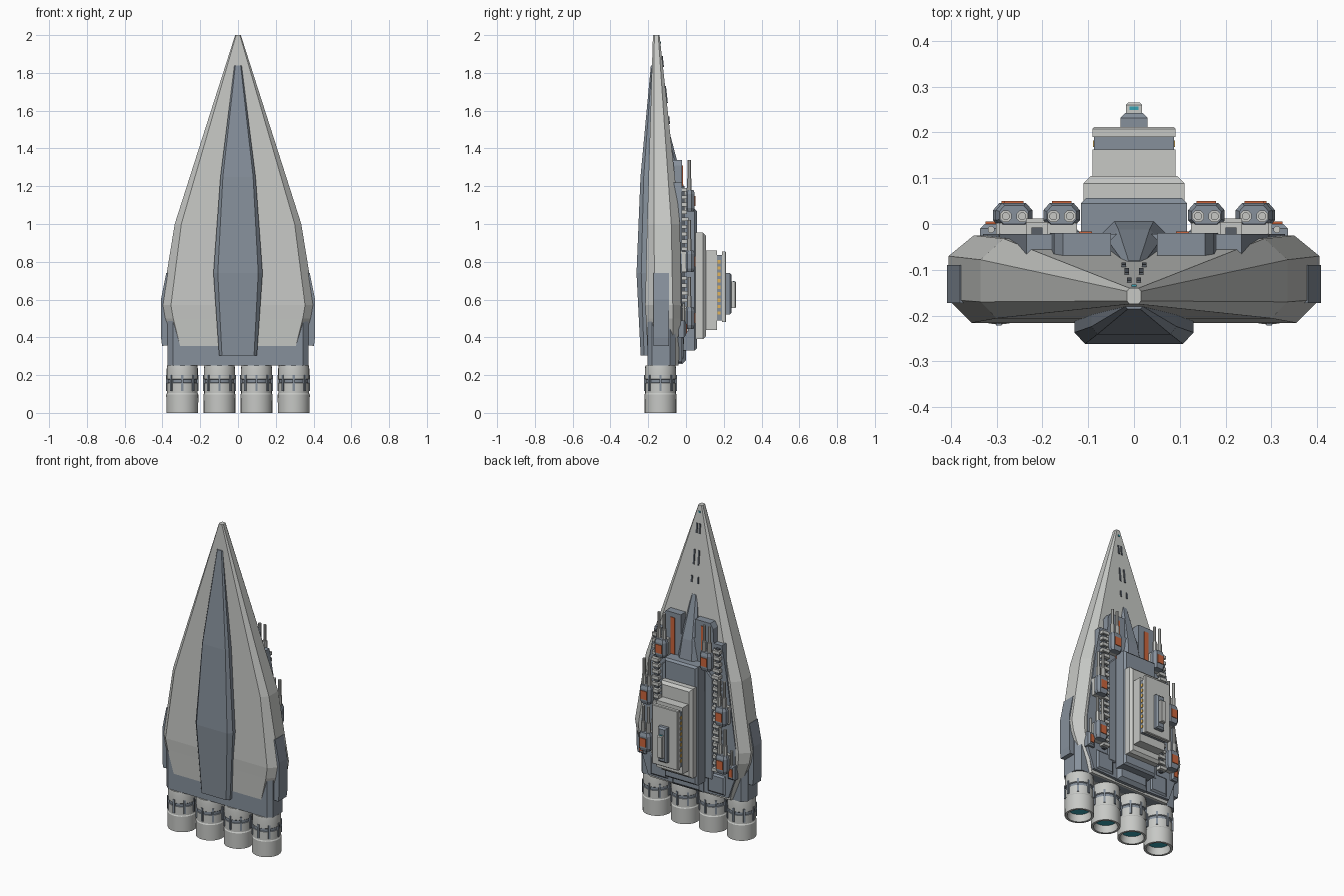
import bpy, bmesh, math

if "Cube" in bpy.data.objects:
    bpy.data.objects.remove(bpy.data.objects["Cube"])

COLORS = {
    "pale_grey": (0.57, 0.58, 0.56),
    "blue_grey": (0.24, 0.28, 0.33),
    "dark_grey": (0.10, 0.115, 0.135),
    "orange": (0.60, 0.13, 0.045),
    "teal": (0.04, 0.36, 0.45),
    "amber": (0.75, 0.45, 0.10),
}
MATS = {}
for key, c in COLORS.items():
    MATS[key] = bpy.data.materials.new(key)
    MATS[key].diffuse_color = (*c, 1)


def finish(name, bm, *mats):
    bmesh.ops.recalc_face_normals(bm, faces=bm.faces)
    me = bpy.data.meshes.new(name)
    bm.to_mesh(me)
    bm.free()
    for m in mats:
        me.materials.append(MATS[m])
    ob = bpy.data.objects.new(name, me)
    bpy.context.collection.objects.link(ob)
    return ob


def skin(name, rings, mat):
    """Closed solid through rings holding the same number of points."""
    bm = bmesh.new()
    rows = [[bm.verts.new(p) for p in r] for r in rings]
    n = len(rows[0])
    for a, b in zip(rows, rows[1:]):
        for i in range(n):
            j = (i + 1) % n
            bm.faces.new((a[i], a[j], b[j], b[i]))
    bm.faces.new(rows[0])
    bm.faces.new(rows[-1])
    return finish(name, bm, mat)


def loft(name, sections, mat):
    """Sections (z, right half profile of (x, y)), mirrored across x."""
    return skin(name, [[(x, y, z) for x, y in half] + [(-x, y, z) for x, y in reversed(half)]
                       for z, half in sections], mat)


def box(name, x, y, z, mat, taper=0.0):
    """Box from ranges; the +y face shrinks by taper."""
    t = taper
    def ring(yy, s):
        return [(x[0] + s, yy, z[0] + s), (x[1] - s, yy, z[0] + s),
                (x[1] - s, yy, z[1] - s), (x[0] + s, yy, z[1] - s)]
    rings = [ring(y[0], 0)]
    if t:
        rings.append(ring(y[1] - t, 0))
    return skin(name, rings + [ring(y[1], t)], mat)


def prism(name, outline, y0, y1, mat, bevel=0.0):
    """Outline in (x, z) extruded along y."""
    ob = skin(name, [[(x, y, z) for x, z in outline] for y in (y0, y1)], mat)
    if bevel:
        m = ob.modifiers.new("edge", 'BEVEL')
        m.width, m.segments = bevel, 1
    return ob


# Main hull: pointed eight-sided body
loft("hull", [
    (0.25, [(0.28, -0.20), (0.295, -0.17), (0.295, -0.07), (0.28, -0.04)]),
    (0.50, [(0.343, -0.212), (0.393, -0.165), (0.393, -0.07), (0.345, -0.027)]),
    (0.57, [(0.355, -0.216), (0.405, -0.165), (0.405, -0.07), (0.35, -0.025)]),
    (1.00, [(0.30, -0.206), (0.335, -0.17), (0.335, -0.078), (0.285, -0.032)]),
    (2.00, [(0.010, -0.175), (0.015, -0.168), (0.015, -0.147), (0.010, -0.140)]),
], "pale_grey")

# Front keel plate
loft("keel_plate", [
    (0.305, [(0.085, -0.240), (0.100, -0.222), (0.100, -0.18)]),
    (0.74, [(0.107, -0.262), (0.130, -0.237), (0.130, -0.18)]),
    (1.25, [(0.080, -0.241), (0.093, -0.224), (0.093, -0.17)]),
    (1.84, [(0.014, -0.186), (0.019, -0.180), (0.019, -0.16)]),
], "blue_grey")

# Engine housing and side blocks
loft("engine_housing", [
    (z, [(0.345, -0.205), (0.372, -0.18), (0.372, -0.085), (0.345, -0.055)])
    for z in (0.25, 0.51)], "blue_grey")
for s in (-1, 1):
    prism("side_block", [(s * 0.33, 0.36), (s * 0.402, 0.355), (s * 0.408, 0.40),
                         (s * 0.408, 0.60), (s * 0.38, 0.74), (s * 0.33, 0.74)],
          -0.173, -0.09, "blue_grey")

# Engines: turned shell with dark bands, teal glow and struts
PROFILE = [(0.064, 0.045), (0.070, 0.0), (0.084, 0.0), (0.085, 0.098), (0.081, 0.104),
           (0.081, 0.158), (0.077, 0.160), (0.077, 0.176), (0.083, 0.180),
           (0.083, 0.23), (0.080, 0.25)]


def engine(cx, cy=-0.135, n=24):
    bm = bmesh.new()
    rows = [[bm.verts.new((cx + r * math.cos(2 * math.pi * i / n),
                           cy + r * math.sin(2 * math.pi * i / n), z))
             for i in range(n)] for r, z in PROFILE]
    for k, (a, b) in enumerate(zip(rows, rows[1:])):
        for i in range(n):
            f = bm.faces.new((a[i], a[(i + 1) % n], b[(i + 1) % n], b[i]))
            f.material_index = 1 if 0.155 < PROFILE[k][1] < 0.178 else 0
    bm.faces.new(rows[0]).material_index = 2
    bm.faces.new(rows[-1])
    ob = finish("engine", bm, "pale_grey", "blue_grey", "teal")
    bpy.context.view_layer.objects.active = ob
    ob.select_set(True)
    bpy.ops.object.shade_smooth_by_angle(angle=math.radians(30))
    ob.select_set(False)
    for k in range(8):
        st = box("engine_strut", (-0.006, 0.006), (0.07, 0.0865), (0.115, 0.20), "blue_grey")
        st.location = (cx, cy, 0)
        st.rotation_euler.z = k * math.pi / 4


for cx in (-0.295, -0.098, 0.098, 0.295):
    engine(cx)

# Rear deck, stepped armour and orange stripes
for s in (-1, 1):
    prism("deck", [(0, 0.26), (s * 0.28, 0.27), (s * 0.325, 0.40), (s * 0.33, 0.60),
                   (s * 0.27, 1.02), (s * 0.235, 1.22), (s * 0.0, 1.22)],
          -0.10, -0.022, "blue_grey")
    prism("upper_deck", [(s * 0.05, 0.9), (s * 0.20, 0.9), (s * 0.175, 1.31),
                         (s * 0.155, 1.34), (s * 0.05, 1.34)],
          -0.10, -0.020, "blue_grey")
    box("deck_stripe", sorted((s * 0.092, s * 0.120)), (-0.022, -0.016), (1.05, 1.31), "orange")
    prism("side_armour", [(s * 0.12, 0.36), (s * 0.18, 0.36), (s * 0.18, 1.0), (s * 0.12, 1.06)],
          -0.03, -0.010, "blue_grey", 0.006)
    box("lower_armour", sorted((s * 0.14, s * 0.26)), (-0.05, -0.012), (0.28, 0.40), "blue_grey", 0.01)
box("lower_block", (-0.11, 0.11), (-0.08, 0.0), (0.26, 0.40), "blue_grey", 0.02)

# Central spike leading into the tower
loft("spike", [
    (1.05, [(0.075, -0.08), (0.075, -0.02), (0.045, 0.010)]),
    (1.20, [(0.058, -0.09), (0.058, -0.035), (0.034, -0.012)]),
    (1.46, [(0.020, -0.10), (0.020, -0.087), (0.012, -0.080)]),
], "blue_grey")

# Stepped tower: (name, half width, y range, z range, colour, taper)
TOWER = [
    ("tower_base", 0.116, (-0.05, 0.057), (0.33, 1.08), "blue_grey", 0.012),
    ("tower_step", 0.110, (0.05, 0.105), (0.39, 0.955), "pale_grey", 0.016),
    ("tower_middle", 0.091, (0.10, 0.163), (0.44, 0.86), "pale_grey", 0.0),
    ("window_band", 0.087, (0.155, 0.192), (0.49, 0.835), "blue_grey", 0.0),
    ("tower_cap", 0.091, (0.190, 0.212), (0.48, 0.855), "pale_grey", 0.004),
    ("bridge_base", 0.030, (0.21, 0.242), (0.52, 0.74), "blue_grey", 0.010),
    ("bridge", 0.018, (0.238, 0.265), (0.555, 0.695), "pale_grey", 0.005),
]
for name, hw, y, z, mat, taper in TOWER:
    box(name, (-hw, hw), y, z, mat, taper)
box("bridge_window", (-0.010, 0.010), (0.249, 0.257), (0.69, 0.698), "teal")
for s in (-1, 1):
    for k in range(9):
        z = 0.52 + k * 0.034
        box("tower_window", sorted((s * 0.084, s * 0.090)), (0.168, 0.182), (z, z + 0.018), "amber")


# Twin gun turrets
def barrel(x, y, z0, z1, r):
    pts = [(x + r * math.cos((k + .5) * math.pi / 4), y + r * math.sin((k + .5) * math.pi / 4))
           for k in range(8)]
    skin("gun_barrel", [[(px, py, z) for px, py in pts] for z in (z0, z1)], "pale_grey")


def turret(x, z):
    box("turret_base", (x - 0.033, x + 0.033), (-0.03, 0.002), (z - 0.055, z + 0.055), "pale_grey")
    body = [(-0.028, -0.005), (0.028, -0.005), (0.040, 0.008), (0.040, 0.030),
            (0.026, 0.046), (-0.026, 0.046), (-0.040, 0.030), (-0.040, 0.008)]
    skin("turret_body", [[(x + px * k, 0.018 + (py - 0.018) * k, z + dz) for px, py in body]
                         for dz, k in ((-0.055, 0.8), (-0.035, 1), (0.04, 1), (0.06, 0.8))],
         "blue_grey")
    box("turret_panel", (x - 0.021, x + 0.021), (0.043, 0.050), (z - 0.025, z + 0.028), "orange")
    for s in (-1, 1):
        barrel(x + s * 0.018, 0.017, z + 0.04, z + 0.12, 0.014)
        barrel(x + s * 0.018, 0.017, z + 0.12, z + 0.22, 0.009)


for s in (-1, 1):
    for x, z in ((0.158, 1.12), (0.262, 0.80), (0.268, 0.50)):
        turret(s * x, z)
    # Small outer guns
    x = s * 0.312
    box("outer_gun_base", (x - 0.024, x + 0.024), (-0.04, 0.0), (0.40, 0.49), "blue_grey", 0.010)
    box("outer_gun_panel", (x - 0.012, x + 0.012), (-0.002, 0.005), (0.42, 0.47), "orange")
    barrel(x, -0.012, 0.48, 0.58, 0.008)
    # Ribbed conduit between the guns
    x = s * 0.212
    box("conduit", (x - 0.012, x + 0.012), (-0.03, -0.008), (0.42, 1.20), "dark_grey")
    for k in range(20):
        z = 0.43 + k * 0.039
        box("conduit_rib", (x - 0.024, x + 0.024), (-0.03, 0.004 if k % 5 else 0.012),
            (z, z + 0.02), "pale_grey")

# Slits on the rear of the nose
for z0, z1, x in ((1.83, 1.89, 0.010), (1.64, 1.73, 0.016), (1.53, 1.57, 0.022)):
    for s in (-1, 1):
        def back(z):
            return -0.14 + (2 - z) * 0.108
        skin("nose_slit", [[(s * x + dx, back(z) + dy, z)
                            for dx, dy in ((-.005, -.006), (.005, -.006), (.005, .005), (-.005, .005))]
                           for z in (z0, z1)], "dark_grey")
box("nose_light", (-0.006, 0.006), (-0.140, -0.132), (1.955, 1.965), "teal")

for m in bpy.data.materials:
    if m.users and not m.is_grease_pencil:
        m.use_nodes = True
        m.node_tree.nodes["Principled BSDF"].inputs["Base Color"].default_value = m.diffuse_color
